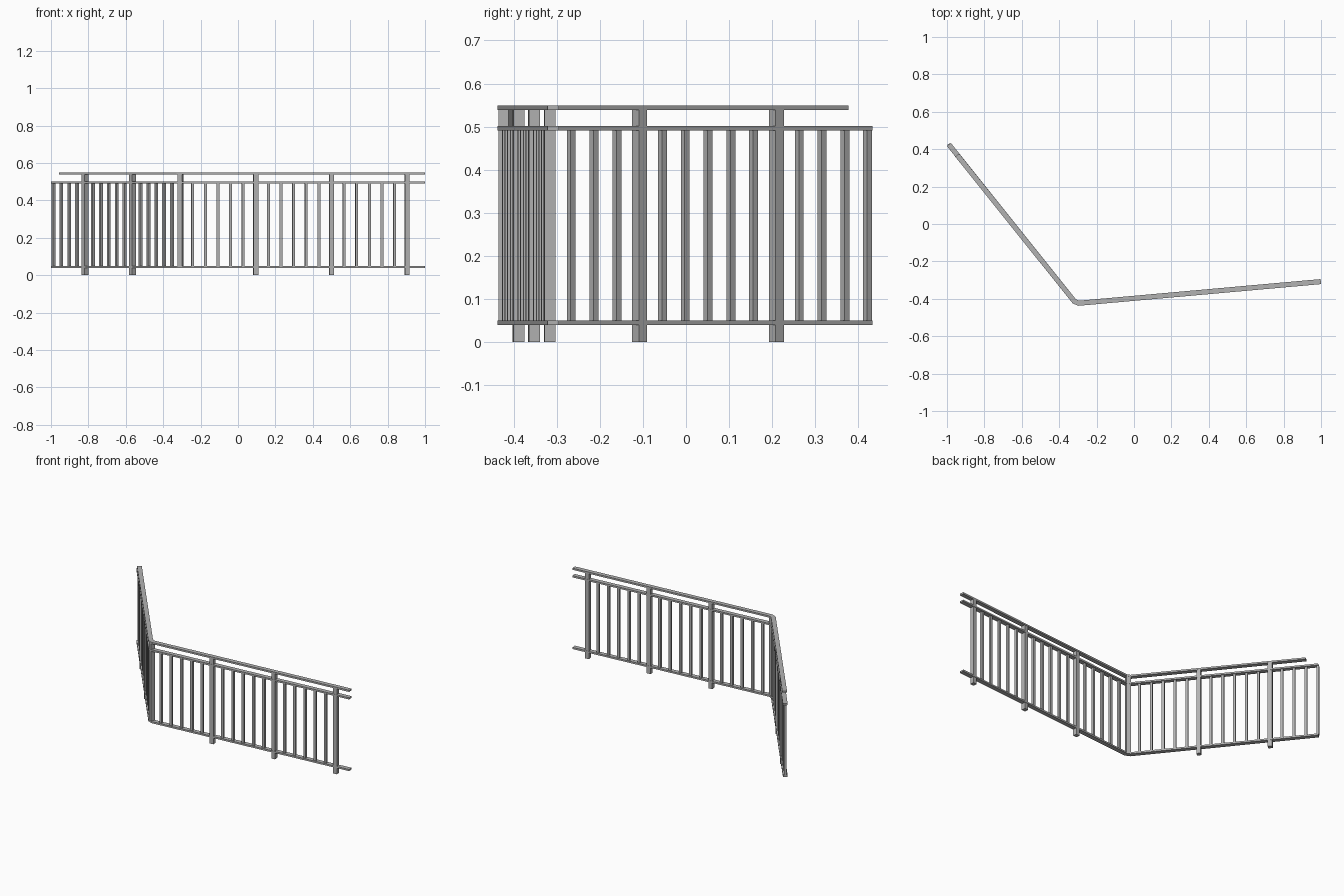
import bpy, bmesh, math
from mathutils import Vector, Matrix

if "Cube" in bpy.data.objects:
    bpy.data.objects.remove(bpy.data.objects["Cube"], do_unlink=True)

grey = bpy.data.materials.new("painted_steel_grey")
grey.use_nodes = True
colour = (0.45, 0.45, 0.45, 1)
grey.diffuse_color = colour
grey.node_tree.nodes["Principled BSDF"].inputs["Base Color"].default_value = colour

# Plan of the railing: two straight runs meeting at a chamfered corner
corner = Vector((-0.31, -0.425))
right_end = Vector((0.999, -0.308))
left_end = Vector((-0.9895, 0.4245))
handrail_left_end = Vector((-0.9456, 0.3685))
right_dir = (right_end - corner).normalized()
left_dir = (left_end - corner).normalized()
CHAMFER = 0.015
BAY = 0.4065
GAPS = 6
RAIL_W, POST_W, BALUSTER_W = 0.027, 0.025, 0.0148


def finish(bm, name):
    bmesh.ops.recalc_face_normals(bm, faces=bm.faces)
    mesh = bpy.data.meshes.new(name)
    bm.to_mesh(mesh)
    bm.free()
    mesh.materials.append(grey)
    obj = bpy.data.objects.new(name, mesh)
    bpy.context.collection.objects.link(obj)
    return obj


def rail(name, path, z0, z1):
    """Sweep a rectangular bar along a flat path with mitred joints."""
    bm = bmesh.new()
    rings = []
    for i, p in enumerate(path):
        a = (p - path[max(i - 1, 0)]).normalized()
        b = (path[min(i + 1, len(path) - 1)] - p).normalized()
        tangent = (a + b).normalized()
        seg = b if b.length > 0 else a
        side = Vector((-tangent.y, tangent.x)) * (RAIL_W / 2 / tangent.dot(seg))
        left, right = p + side, p - side
        rings.append([bm.verts.new((*q, z)) for q, z in
                      ((left, z0), (right, z0), (right, z1), (left, z1))])
    for r, s in zip(rings, rings[1:]):
        for k in range(4):
            n = (k + 1) % 4
            bm.faces.new((r[k], r[n], s[n], s[k]))
    bm.faces.new(rings[0])
    bm.faces.new(rings[-1])
    return finish(bm, name)


def upright(name, p, direction, width, z0, z1):
    """Square bar standing at p, turned to follow the run."""
    bm = bmesh.new()
    angle = math.atan2(direction.y, direction.x)
    m = (Matrix.Translation((p.x, p.y, (z0 + z1) / 2))
         @ Matrix.Rotation(angle, 4, 'Z')
         @ Matrix.Diagonal((width, width, z1 - z0, 1)))
    bmesh.ops.create_cube(bm, size=1, matrix=m)
    return finish(bm, name)


# Horizontal rails
bend = [corner + left_dir * CHAMFER, corner + right_dir * CHAMFER]
rail("bottom_rail", [left_end, *bend, right_end], 0.0395, 0.05)
rail("top_rail", [left_end, *bend, right_end], 0.491, 0.5015)
rail("handrail", [handrail_left_end, *bend, right_end], 0.5385, 0.549)

# Corner post, stopping at the bottom rail
upright("corner_post", (bend[0] + bend[1]) / 2, right_dir - left_dir,
        POST_W, 0.04, 0.539)

# Posts and balusters along each run
for side, direction, posts, last in (("right", right_dir, 3, 18), ("left", left_dir, 2, 16)):
    for i in range(1, last + 1):
        p = corner + direction * (BAY * i / GAPS)
        if i % GAPS == 0 and i // GAPS <= posts:
            upright(f"{side}_post_{i // GAPS}", p, direction, POST_W, 0, 0.539)
        else:
            upright(f"{side}_baluster_{i}", p, direction, BALUSTER_W, 0.049, 0.492)
